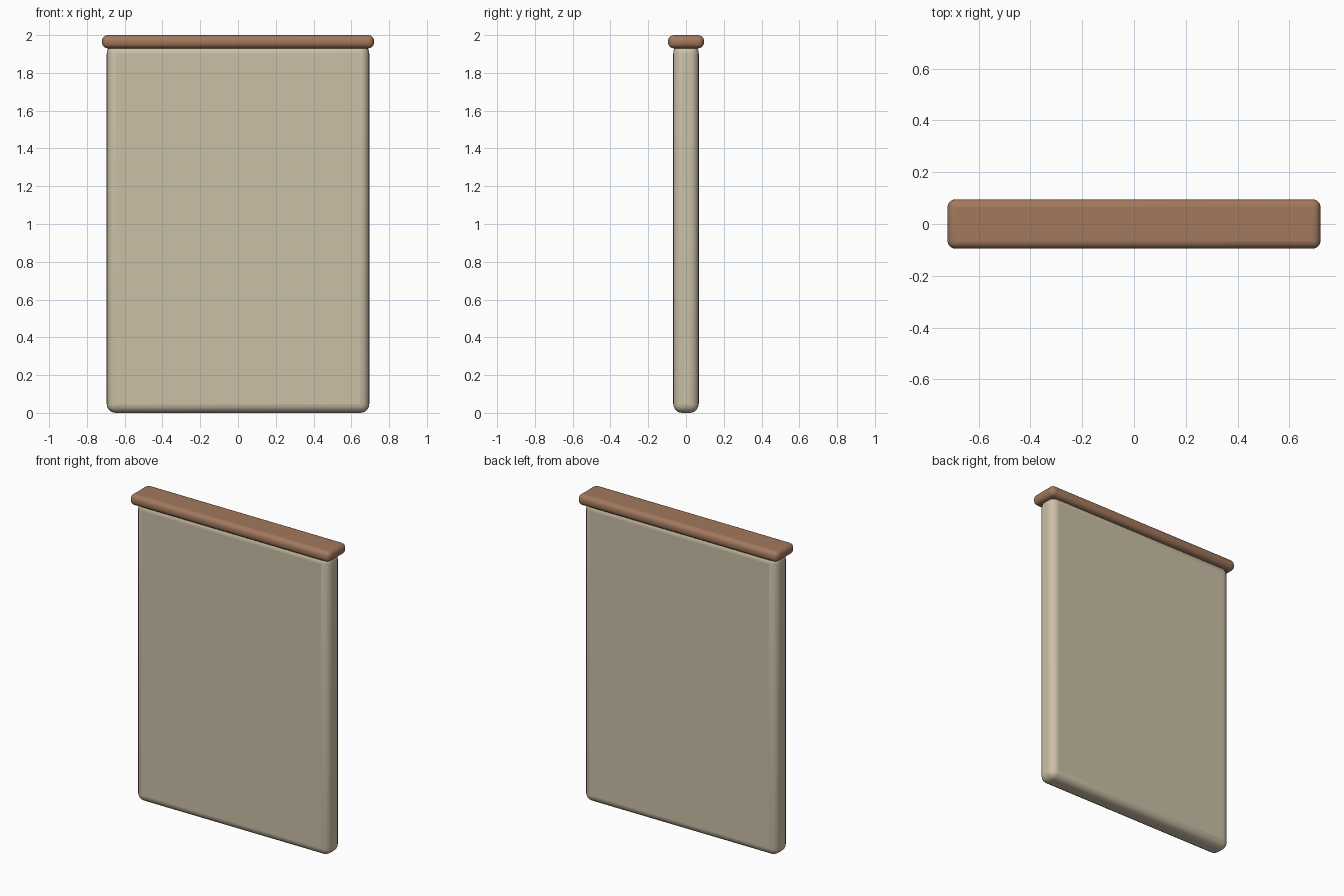
import bpy, math

if "Cube" in bpy.data.objects:
    bpy.data.objects.remove(bpy.data.objects["Cube"])


def rounded_box(name, size, z_bottom, radius, segments, color):
    bpy.ops.mesh.primitive_cube_add(size=1, location=(0, 0, z_bottom + size[2] / 2))
    ob = bpy.context.object
    ob.name = name
    ob.scale = size
    bpy.ops.object.transform_apply(location=False, rotation=False, scale=True)
    bevel = ob.modifiers.new("rounded_edges", 'BEVEL')
    bevel.width = radius
    bevel.segments = segments
    bpy.ops.object.shade_smooth_by_angle(angle=math.radians(40))
    mat = bpy.data.materials.new(name + "_color")
    mat.diffuse_color = color
    mat.use_nodes = True
    mat.node_tree.nodes["Principled BSDF"].inputs["Base Color"].default_value = mat.diffuse_color
    ob.data.materials.append(mat)
    return ob


# Upright panel, its top tucked into the rail
rounded_box("panel", (1.39, 0.135, 1.95), 0.0, 0.048, 5, (0.60, 0.53, 0.39, 1))

# Overhanging wooden rail along the top
rounded_box("top_rail", (1.44, 0.19, 0.07), 1.93, 0.03, 5, (0.36, 0.19, 0.11, 1))
